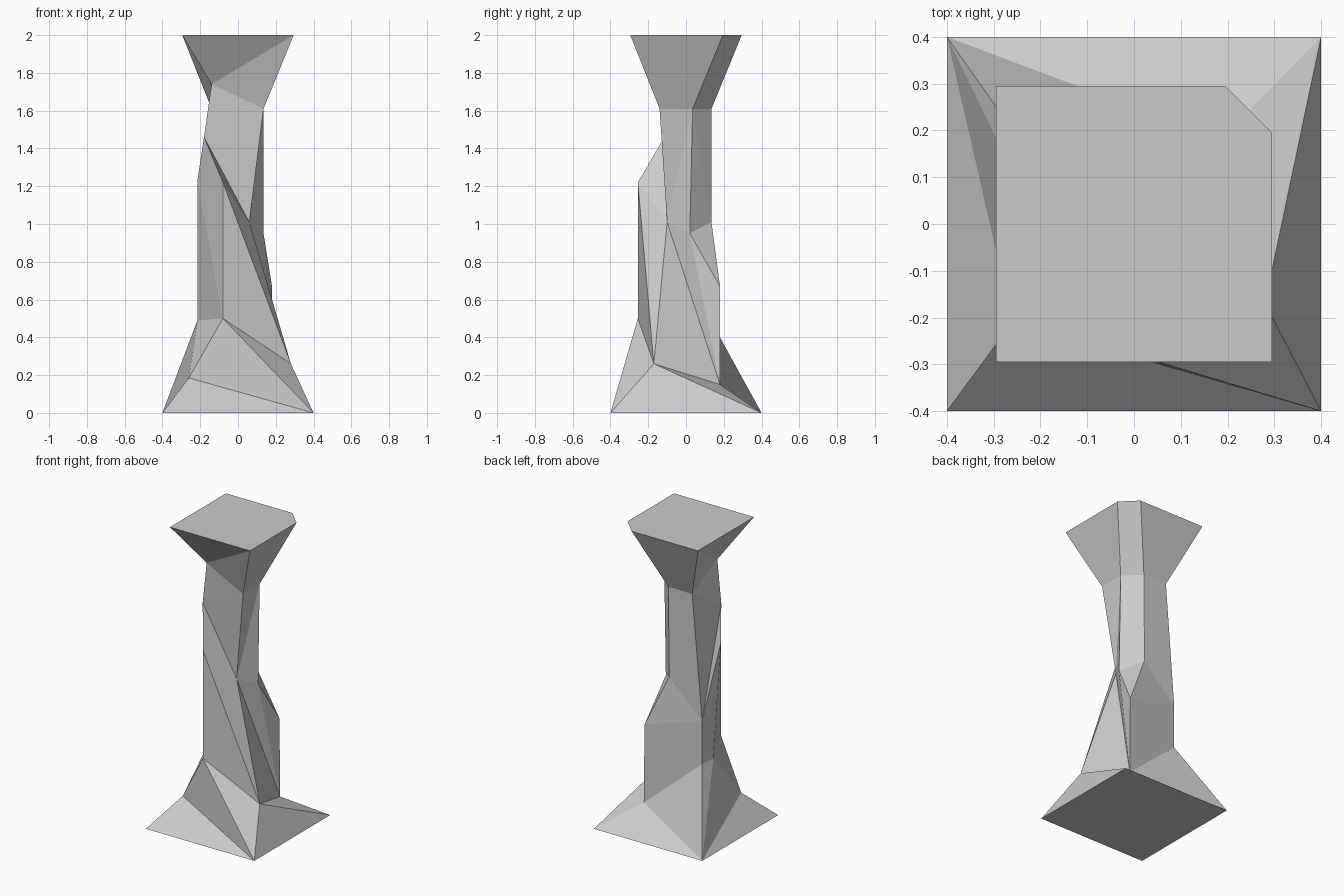
import bpy, bmesh

if "Cube" in bpy.data.objects:
    bpy.data.objects.remove(bpy.data.objects["Cube"])

# Corner ridges of the hewn pillar, each a path from the foot up to the cap
front_right = [(.4, -.4, 0), (.28, -.17, .26), (.06, -.10, 1.01), (.135, -.14, 1.61), (.295, -.295, 2)]
back_right_a = [(.4, .4, 0), (.185, .18, .15), (.135, .02, .95), (.135, .035, 1.61), (.295, .195, 2)]
back_right_b = [(.4, .4, 0), (.185, .18, .15), (.18, .18, .67), (.03, .135, 1.01), (.035, .135, 1.61), (.195, .295, 2)]
back_left = [(-.4, .4, 0), (-.21, .13, .49), (-.21, .13, .78), (-.14, .135, 1.61), (-.295, .295, 2)]
front_left_a = [(-.4, -.4, 0), (-.26, -.21, .185), (-.215, .02, .49), (-.215, -.06, 1.23),
                (-.18, -.115, 1.46), (-.14, -.13, 1.74), (-.295, -.295, 2)]
front_left_b = [(-.4, -.4, 0), (-.26, -.21, .185), (-.08, -.255, .5), (-.08, -.255, 1.22),
                (-.18, -.115, 1.46), (-.14, -.13, 1.74), (-.295, -.295, 2)]

bm = bmesh.new()
verts = {}


def vert(p):
    """Shared vertex for a position."""
    if p not in verts:
        verts[p] = bm.verts.new(p)
    return verts[p]


def face(points):
    """Add a facet, skipping collapsed ones where ridges meet."""
    unique = list(dict.fromkeys(points))
    if len(unique) > 2:
        bm.faces.new([vert(p) for p in unique])


def zip_side(left, right, steps):
    """Fill between two ridges, climbing the left or right one per step."""
    i = j = 0
    for s in steps:
        new = left[i + 1] if s == "L" else right[j + 1]
        face([left[i], right[j], new])
        if s == "L":
            i += 1
        else:
            j += 1


# Sides, counterclockwise seen from above
zip_side(front_left_b, front_right, "LLRLRLRLRL")
zip_side(front_right, back_right_a, "LRLRRLRL")
zip_side(back_right_a, back_right_b, "LRRLRLRLR")
zip_side(back_right_b, back_left, "LRLRLRLLR")
zip_side(back_left, front_left_a, "RRLRLRLRLR")
zip_side(front_left_a, front_left_b, "LRRLLRLRLRLR")

# Flat top and underside
ridges = [front_left_b, front_right, back_right_a, back_right_b, back_left]
face([r[-1] for r in ridges])
face([r[0] for r in reversed(ridges)])

bmesh.ops.recalc_face_normals(bm, faces=bm.faces)
mesh = bpy.data.meshes.new("stone_pillar")
bm.to_mesh(mesh)
bm.free()
bpy.context.collection.objects.link(bpy.data.objects.new("stone_pillar", mesh))
